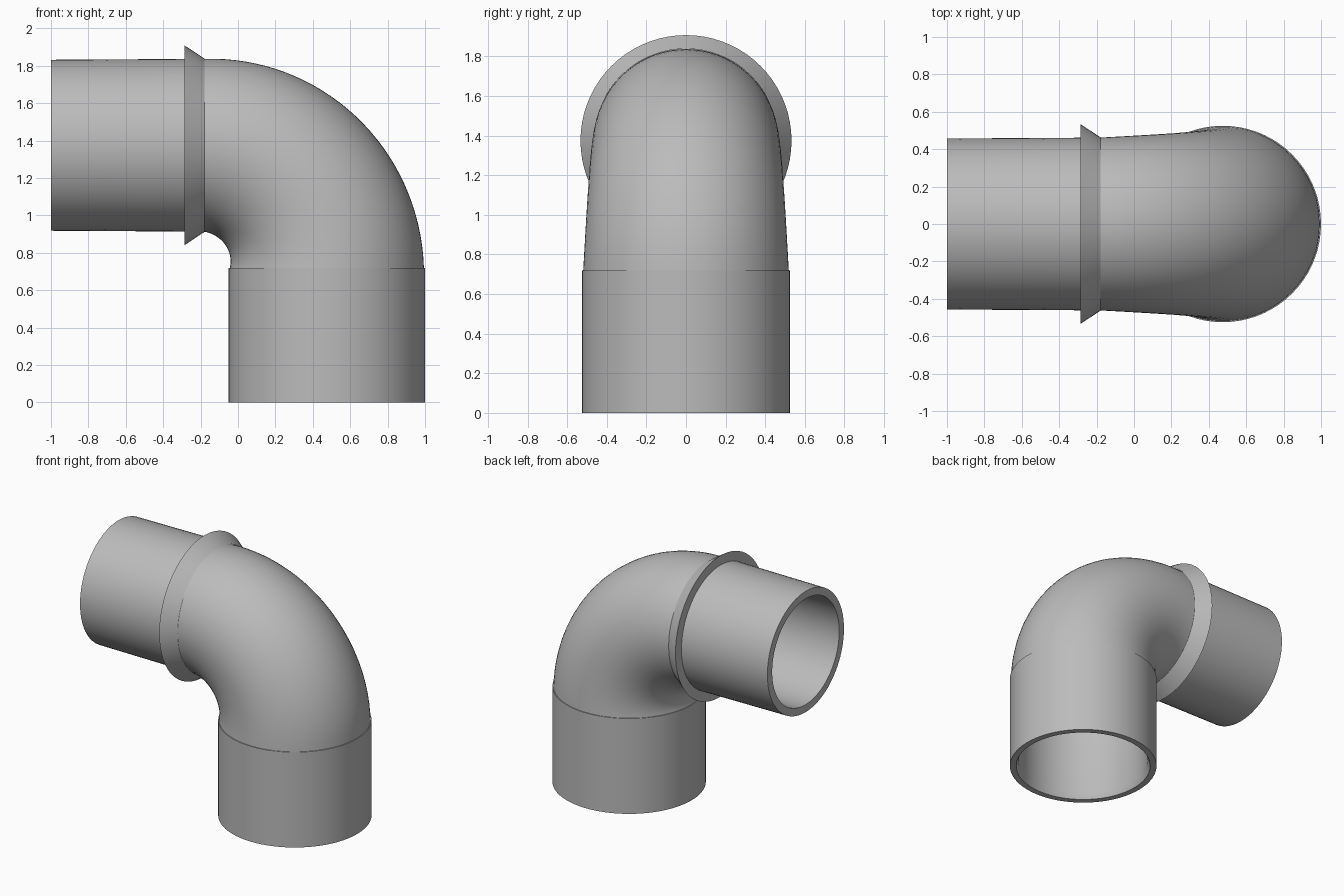
import bpy, bmesh, math
from mathutils import Vector

if "Cube" in bpy.data.objects:
    bpy.data.objects.remove(bpy.data.objects["Cube"])

SEGMENTS = 72
BEND_STEPS = 32
CENTRE = Vector((-0.18, 0, 0.72))      # pivot of the elbow
BEND_R = 0.655
START = 0.72                           # path length where the bend begins
END = START + BEND_R * math.pi / 2     # path length where the bend ends
TIP = END + 0.82                       # open end of the spigot

grey = bpy.data.materials.new("plain grey")
grey.use_nodes = True
grey.diffuse_color = (0.5, 0.5, 0.5, 1)
grey.node_tree.nodes["Principled BSDF"].inputs["Base Color"].default_value = (0.5, 0.5, 0.5, 1)


def frame(s):
    """Centre and outward direction of the pipe at path length s."""
    angle = min(max((s - START) / BEND_R, 0), math.pi / 2)
    out = Vector((math.cos(angle), 0, math.sin(angle)))
    along = Vector((-out.z, 0, out.x))
    straight = min(s - START, 0) + max(s - END, 0)
    return CENTRE + out * BEND_R + along * straight, out


def pipe(name, *chains):
    """Sweep chains of (path length, radius) stations into one object."""
    bm = bmesh.new()
    for chain in chains:
        previous = None
        for s, radius in chain:
            centre, out = frame(s)
            ring = []
            for i in range(SEGMENTS):
                a = math.tau * i / SEGMENTS
                side = out * math.cos(a) + Vector((0, math.sin(a), 0))
                ring.append(bm.verts.new(centre + side * radius))
            if previous:
                for i in range(SEGMENTS):
                    j = (i + 1) % SEGMENTS
                    bm.faces.new((previous[i], previous[j], ring[j], ring[i]))
            previous = ring
    mesh = bpy.data.meshes.new(name)
    bm.to_mesh(mesh)
    bm.free()
    mesh.materials.append(grey)
    obj = bpy.data.objects.new(name, mesh)
    bpy.context.collection.objects.link(obj)
    bpy.ops.object.select_all(action="DESELECT")
    obj.select_set(True)
    bpy.context.view_layer.objects.active = obj
    bpy.ops.object.shade_smooth_by_angle(angle=math.radians(30))
    return obj


def taper(first, last):
    """Stations along the bend with an even change of radius."""
    steps = [k / BEND_STEPS for k in range(BEND_STEPS + 1)]
    return [(START + (END - START) * t, first + (last - first) * t) for t in steps]


# Lower socket: bore, chamfered mouth, rim, outer wall and small ledge
pipe("socket", [(START, 0.46), (0.04, 0.463), (0, 0.48),
                (0, 0.525), (START, 0.525), (START, 0.519)])

# Tapering elbow, outside and inside
pipe("elbow_bend", taper(0.519, 0.462), taper(0.46, 0.40)[::-1])

# Stop collar: cone flaring to a flat back face
pipe("stop_collar", [(END, 0.464), (END + 0.105, 0.533), (END + 0.105, 0.455)])

# Spigot: outer wall, end rim and bore
pipe("spigot", [(END, 0.462), (TIP, 0.457), (TIP, 0.40), (END, 0.40)])
